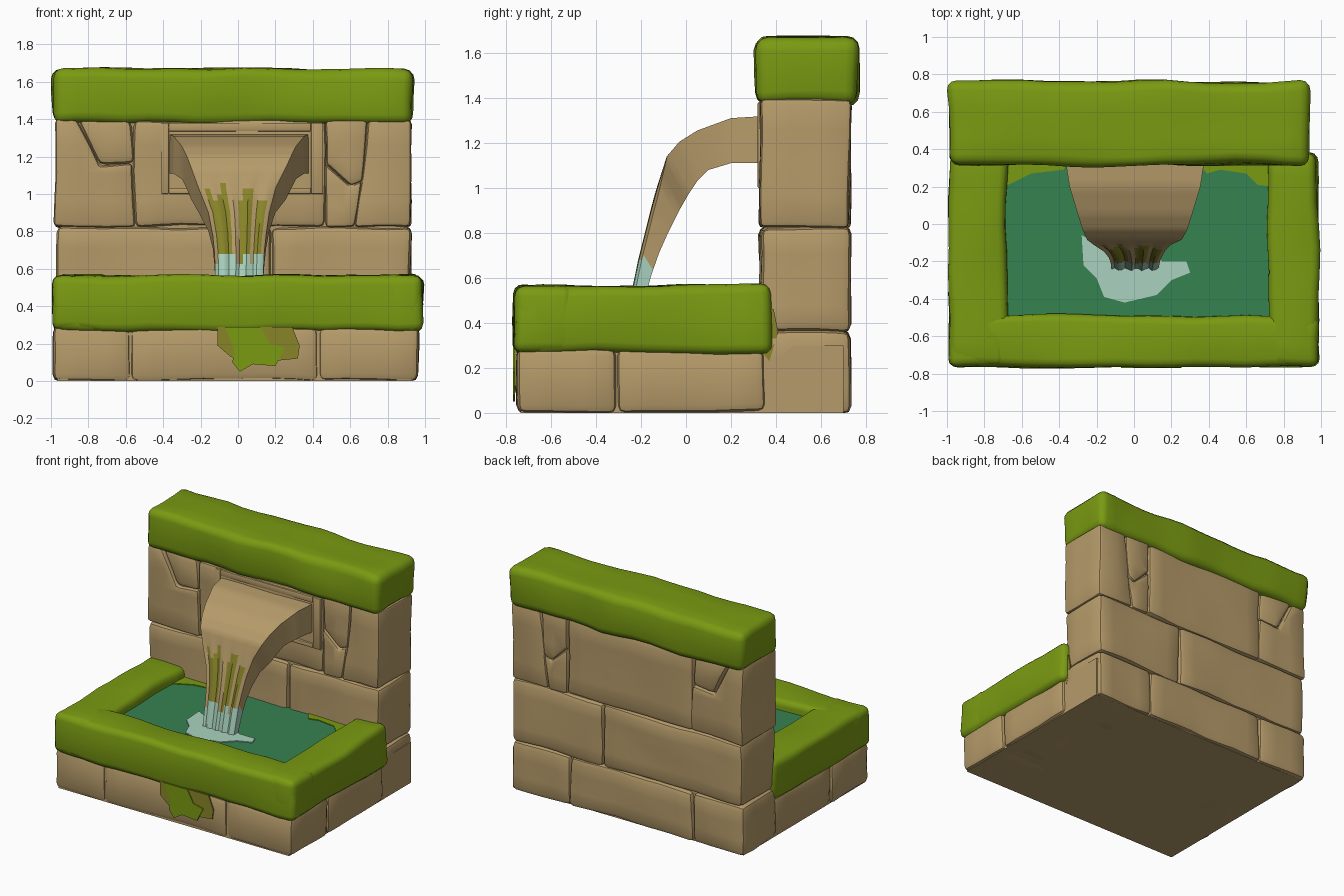
import bpy, bmesh, math, random
from mathutils import Vector, noise

if "Cube" in bpy.data.objects:
    bpy.data.objects.remove(bpy.data.objects["Cube"])

random.seed(4)


def material(name, rgb):
    m = bpy.data.materials.new(name)
    m.diffuse_color = (*rgb, 1)
    m.use_nodes = True
    m.node_tree.nodes["Principled BSDF"].inputs["Base Color"].default_value = m.diffuse_color
    return m


STONE = material("sandstone", (0.47, 0.33, 0.145))
MOSS = material("moss_green", (0.195, 0.325, 0.006))
OLIVE = material("olive_stain", (0.25, 0.235, 0.022))
WATER = material("pool_water", (0.037, 0.225, 0.082))
FOAM = material("pale_foam", (0.40, 0.65, 0.52))


def finish(name, bm, mats):
    bmesh.ops.recalc_face_normals(bm, faces=bm.faces)
    me = bpy.data.meshes.new(name)
    bm.to_mesh(me)
    bm.free()
    for m in mats:
        me.materials.append(m)
    ob = bpy.data.objects.new(name, me)
    bpy.context.collection.objects.link(ob)
    return ob


def prism(name, pts, axis, a, b, mat, bevel=0.0, wobble=0.0, seg=2):
    """Extrude a 2D outline along an axis, round its edges and make it uneven."""
    place = {'x': lambda p, t: (t, p[0], p[1]),
             'y': lambda p, t: (p[0], t, p[1]),
             'z': lambda p, t: (p[0], p[1], t)}[axis]
    bm = bmesh.new()
    lo = [bm.verts.new(place(p, a)) for p in pts]
    hi = [bm.verts.new(place(p, b)) for p in pts]
    bm.faces.new(lo)
    bm.faces.new(hi)
    n = len(pts)
    for i in range(n):
        j = (i + 1) % n
        bm.faces.new((lo[i], lo[j], hi[j], hi[i]))
    bmesh.ops.recalc_face_normals(bm, faces=bm.faces)
    if bevel:
        bmesh.ops.bevel(bm, geom=bm.edges[:], offset=bevel, offset_type='OFFSET',
                        segments=seg, profile=0.5, affect='EDGES', clamp_overlap=True)
    if wobble:
        for k in range(3):
            vals = [v.co[k] for v in bm.verts]
            low, high = min(vals), max(vals)
            cuts = max(2, round((high - low) / 0.13))
            for c in range(1, cuts):
                co = Vector((0, 0, 0))
                co[k] = low + (high - low) * c / cuts
                no = Vector((0, 0, 0))
                no[k] = 1
                bmesh.ops.bisect_plane(bm, geom=bm.verts[:] + bm.edges[:] + bm.faces[:],
                                       plane_co=co, plane_no=no)
        shift = Vector([random.uniform(0, 20) for _ in range(3)])
        for v in bm.verts:
            v.co += noise.noise_vector(v.co * 3.2 + shift) * wobble
            v.co.z = max(v.co.z, 0)
    return finish(name, bm, [mat])


def rect(x0, x1, z0, z1):
    return [(x0, z0), (x1, z0), (x1, z1), (x0, z1)]


# Solid cores behind the stone joints
prism("base_core", rect(-0.965, 0.935, -0.735, 0.70), 'z', 0, 0.30, STONE)
prism("wall_core", rect(-0.94, 0.89, 0.0, 1.42), 'y', 0.36, 0.695, STONE)

# Back wall stones, row by row
wall = [rect(-0.98, -0.56, 0, 0.365), rect(-0.56, 0.45, 0, 0.365), rect(0.45, 0.93, 0, 0.365),
        rect(-0.97, 0.18, 0.36, 0.825), rect(0.18, 0.925, 0.36, 0.825),
        [(-0.98, 0.825), (-0.55, 0.825), (-0.56, 1.17), (-0.74, 1.15), (-0.86, 1.40), (-0.97, 1.40)],
        [(-0.86, 1.40), (-0.74, 1.15), (-0.56, 1.17), (-0.57, 1.40)],
        rect(-0.56, 0.47, 0.825, 1.40),
        [(0.47, 1.40), (0.47, 1.16), (0.60, 1.04), (0.66, 1.07), (0.69, 1.40)],
        [(0.47, 1.16), (0.47, 0.825), (0.62, 0.825), (0.66, 1.07), (0.60, 1.04)],
        [(0.69, 1.40), (0.66, 1.07), (0.62, 0.825), (0.925, 0.825), (0.925, 1.40)]]
for i, pts in enumerate(wall):
    prism(f"wall_stone_{i}", pts, 'y', 0.33, 0.73, STONE,
          0.035 if len(pts) == 4 else 0.022, 0.014)

# Basin stones
basin = [(-0.985, -0.57, -0.75, -0.31), (-0.57, 0.43, -0.75, -0.40), (0.43, 0.965, -0.75, -0.31),
         (-0.98, -0.60, -0.31, 0.35), (0.60, 0.96, -0.31, 0.35)]
for i, r in enumerate(basin):
    prism(f"basin_stone_{i}", rect(*r), 'z', 0, 0.29, STONE, 0.035, 0.012)

# Mossy cap and basin rim
prism("moss_cap", rect(-0.99, 0.935, 0.315, 0.765), 'z', 1.375, 1.67, MOSS, 0.055, 0.02, 3)
rim = {"front": (-0.99, 0.985, -0.765, -0.49), "left": (-0.99, -0.68, -0.76, 0.37),
       "right": (0.72, 0.985, -0.76, 0.375)}
for side, r in rim.items():
    prism(f"moss_rim_{side}", rect(*r), 'z', 0.265, 0.565, MOSS, 0.045, 0.018, 3)

# Carved frame around the spout
frame = [(-0.41, -0.37, 1.0, 1.38), (0.39, 0.455, 1.0, 1.38),
         (-0.37, 0.39, 1.335, 1.38), (-0.37, 0.39, 1.0, 1.03)]
for i, r in enumerate(frame):
    prism(f"spout_frame_{i}", rect(*r), 'y', 0.318, 0.36, STONE, 0.006)

# Pool surface, foam splash and moss at the back corners
prism("pool_water", rect(-0.70, 0.74, -0.51, 0.345), 'z', 0.29, 0.49, WATER)
prism("foam_splash", [(-0.28, -0.06), (-0.20, -0.10), (-0.12, -0.12), (0.10, -0.13), (0.15, -0.20),
                      (0.28, -0.20), (0.30, -0.26), (0.20, -0.30), (0.12, -0.38), (-0.05, -0.42),
                      (-0.16, -0.39), (-0.20, -0.29), (-0.27, -0.22)], 'z', 0.489, 0.497, FOAM)
prism("pool_moss_left", [(-0.69, 0.335), (-0.34, 0.335), (-0.38, 0.29), (-0.55, 0.27), (-0.69, 0.20)],
      'z', 0.489, 0.496, MOSS)
prism("pool_moss_right", [(0.34, 0.335), (0.39, 0.27), (0.46, 0.29), (0.60, 0.27), (0.66, 0.21),
                          (0.73, 0.20), (0.73, 0.335)], 'z', 0.489, 0.496, MOSS)

# Hanging moss on the front and a stain at the right corner
prism("front_stain", [(-0.11, 0.29), (-0.11, 0.19), (-0.04, 0.13), (0.08, 0.09), (0.22, 0.11),
                      (0.32, 0.12), (0.33, 0.19), (0.29, 0.29)], 'y', -0.762, -0.753, OLIVE)
prism("front_moss", [(-0.07, 0.29), (-0.02, 0.17), (-0.03, 0.10), (0.01, 0.05), (0.08, 0.09),
                     (0.20, 0.08), (0.25, 0.18), (0.17, 0.20), (0.12, 0.29)], 'y', -0.769, -0.760, MOSS)
prism("side_stain", [(0.33, 0.28), (0.37, 0.23), (0.41, 0.36), (0.39, 0.46), (0.34, 0.48)],
      'x', 0.928, 0.937, OLIVE)

# Spout turning into falling water: outer y,z / inner y,z / left x, right x
rows = [(0.36, 1.32, 0.36, 1.11, -0.37, 0.38), (0.20, 1.31, 0.20, 1.11, -0.345, 0.355),
        (0.05, 1.255, 0.10, 1.08, -0.30, 0.31), (-0.03, 1.205, 0.05, 1.03, -0.275, 0.285),
        (-0.085, 1.14, 0.01, 0.97, -0.25, 0.255), (-0.115, 1.03, -0.03, 0.90, -0.21, 0.20),
        (-0.15, 0.90, -0.08, 0.80, -0.158, 0.167), (-0.18, 0.78, -0.12, 0.71, -0.135, 0.15),
        (-0.205, 0.68, -0.155, 0.61, -0.125, 0.14), (-0.25, 0.46, -0.195, 0.46, -0.12, 0.13)]
COLS, SUB = 14, 4
streak = [0, 1, 1, 1, 1, 0, 0, 1, 1, 1, 0, 1, 1, 0]
tops = [random.uniform(0.94, 1.06) for _ in range(COLS)]
ends = [random.uniform(0.61, 0.69) for _ in range(COLS)]
bm = bmesh.new()
rings = []
for r0, r1 in zip(rows, rows[1:]):
    last = r1 is rows[-1]
    for s in range(SUB + last):
        t = s / SUB
        yo, zo, yi, zi, xl, xr = [p + (q - p) * t for p, q in zip(r0, r1)]
        ripple = 0.008 * min(1, max(0, (1.15 - zo) * 6))
        xs = [xl + (xr - xl) * c / COLS for c in range(COLS + 1)]
        ring = [bm.verts.new((x, yo + ripple * math.sin(c * 1.9), zo)) for c, x in enumerate(xs)]
        ring += [bm.verts.new((x, yi, zi)) for x in reversed(xs)]
        rings.append(ring)
n = len(rings[0])
for a, b in zip(rings, rings[1:]):
    for i in range(n):
        j = (i + 1) % n
        f = bm.faces.new((a[i], a[j], b[j], b[i]))
        col = min(i, COLS - 1) if i <= COLS else max(0, min(COLS - 1, n - 2 - i))
        z = f.calc_center_median().z
        if z < ends[col]:
            f.material_index = 2
        elif z < tops[col] and streak[col] and i < COLS:
            f.material_index = 1
bm.faces.new(rings[0])
bm.faces.new(rings[-1])
finish("spout_stream", bm, [STONE, OLIVE, FOAM])

# Smooth shading with sharp edges kept
for ob in bpy.context.collection.objects:
    ob.select_set(True)
    bpy.context.view_layer.objects.active = ob
bpy.ops.object.shade_smooth_by_angle(angle=math.radians(35))
